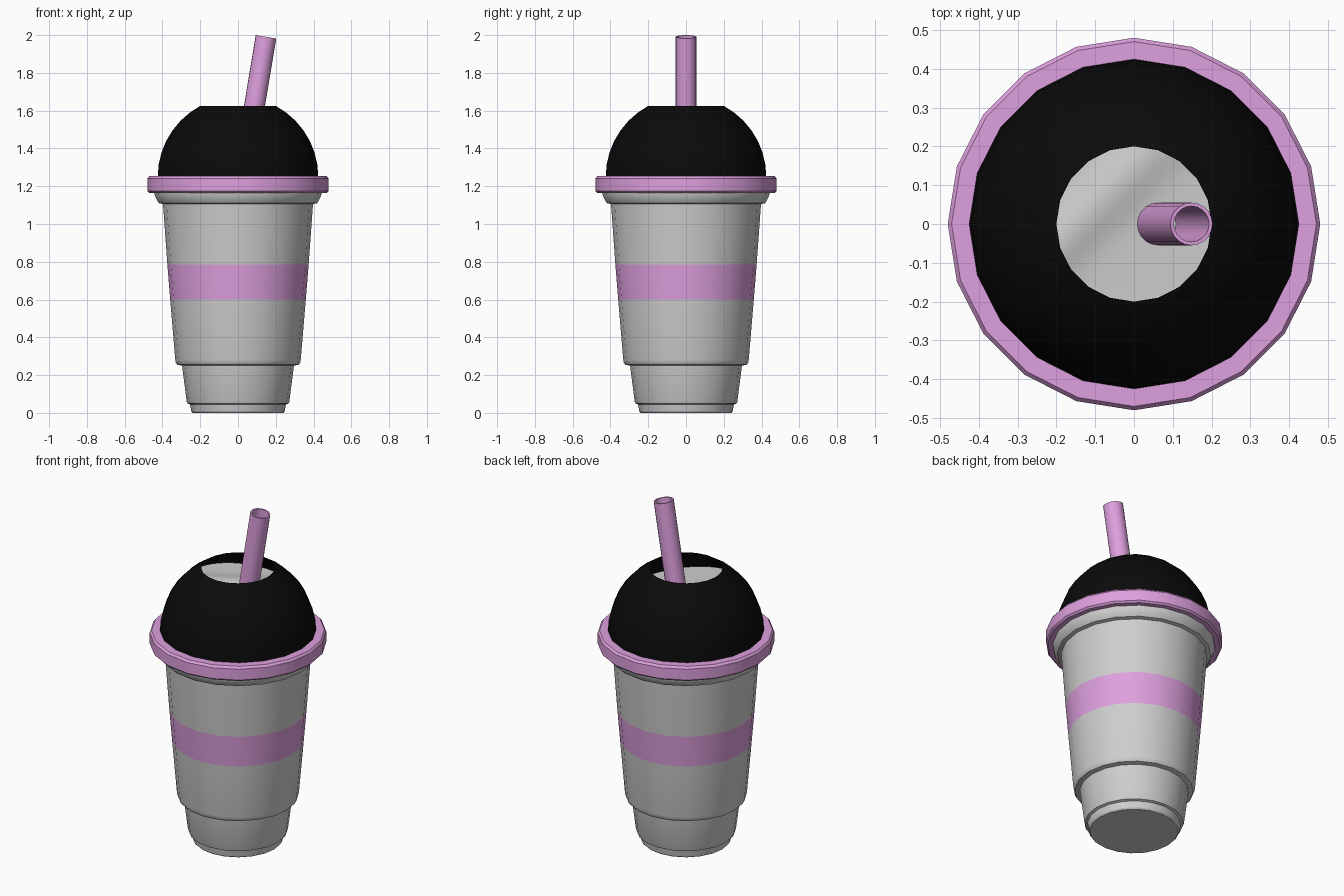
import bpy, bmesh, math

cube = bpy.data.objects.get("Cube")
if cube:
    bpy.data.objects.remove(cube, do_unlink=True)

SIDES = 20


def material(name, color):
    m = bpy.data.materials.new(name)
    m.use_nodes = True
    m.diffuse_color = (*color, 1)
    bsdf = next(n for n in m.node_tree.nodes if n.type == "BSDF_PRINCIPLED")
    bsdf.inputs["Base Color"].default_value = (*color, 1)
    return m


grey = material("pale grey", (0.62, 0.62, 0.62))
pink = material("orchid pink", (0.73, 0.35, 0.73))
black = material("black", (0.003, 0.003, 0.003))


def finish(name, bm, mats):
    mesh = bpy.data.meshes.new(name)
    bm.to_mesh(mesh)
    bm.free()
    for m in mats:
        mesh.materials.append(m)
    obj = bpy.data.objects.new(name, mesh)
    bpy.context.collection.objects.link(obj)
    bpy.ops.object.select_all(action="DESELECT")
    obj.select_set(True)
    bpy.context.view_layer.objects.active = obj
    bpy.ops.object.shade_smooth_by_angle(angle=math.radians(30))
    return obj


def lathe(name, profile, mats, loop=False, cap=False, rule=None):
    """Spin (radius, height) points around z; rule picks a material by height."""
    bm = bmesh.new()
    rings = []
    for r, z in profile:
        angles = [math.tau * i / SIDES for i in range(SIDES)]
        rings.append([bm.verts.new((r * math.cos(a), r * math.sin(a), z)) for a in angles])
    if cap:
        bm.faces.new(rings[0][::-1])
    pairs = list(zip(rings, rings[1:]))
    if loop:
        pairs.append((rings[-1], rings[0]))
    for low, high in pairs:
        for i in range(SIDES):
            j = (i + 1) % SIDES
            f = bm.faces.new((low[i], low[j], high[j], high[i]))
            if rule:
                f.material_index = rule(f.calc_center_median().z)
    return finish(name, bm, mats)


# Stepped cup with a painted band and flared lip
cup_profile = [
    (0.24, 0), (0.247, 0.008), (0.254, 0.045), (0.268, 0.05), (0.272, 0.06),
    (0.296, 0.25), (0.322, 0.255), (0.329, 0.265), (0.332, 0.28),
    (0.359, 0.6), (0.374, 0.785), (0.397, 1.105), (0.418, 1.11),
    (0.428, 1.125), (0.442, 1.155), (0.442, 1.2),
]
lathe("cup", cup_profile, [grey, pink], cap=True, rule=lambda z: int(0.6 < z < 0.785))

# Lid rim
rim_profile = [
    (0.425, 1.165), (0.47, 1.165), (0.48, 1.175),
    (0.48, 1.24), (0.47, 1.253), (0.41, 1.253),
]
lathe("lid_rim", rim_profile, [pink], loop=True)

# Open dome lid
DOME_R, DOME_Z = 0.425, 1.25
top_angle = math.acos(0.2 / DOME_R)
steps = 7
dome_profile = [(DOME_R * math.cos(top_angle * i / steps),
                 DOME_Z + DOME_R * math.sin(top_angle * i / steps)) for i in range(steps + 1)]
lathe("dome_lid", dome_profile, [black])


# Uneven filling inside the dome
def filling_height(x, y):
    s = (x - y) / math.sqrt(2)
    return 1.485 - 0.15 * x - 0.04 * y + 0.02 * math.exp(-((s + 0.1) / 0.06) ** 2)


bm = bmesh.new()
bmesh.ops.create_circle(bm, cap_ends=True, segments=40, radius=1)
rows, cols = 10, 40
bm.clear()
centre = bm.verts.new((0, 0, filling_height(0, 0)))
previous = None
spokes = []
for c in range(cols):
    a = math.tau * c / cols
    reach = 0.3
    for _ in range(6):
        z = filling_height(reach * math.cos(a), reach * math.sin(a))
        reach = math.sqrt(0.412 ** 2 - (z - DOME_Z) ** 2)
    spoke = []
    for k in range(1, rows + 1):
        x, y = (reach * k / rows * t for t in (math.cos(a), math.sin(a)))
        spoke.append(bm.verts.new((x, y, filling_height(x, y))))
    spokes.append(spoke)
for c in range(cols):
    p, q = spokes[c], spokes[(c + 1) % cols]
    bm.faces.new((centre, p[0], q[0]))
    for k in range(rows - 1):
        bm.faces.new((p[k], p[k + 1], q[k + 1], q[k]))
finish("filling", bm, [grey])

# Leaning hollow straw, its origin at the top end
straw_profile = [(0.055, -0.56), (0.055, 0), (0.046, 0), (0.046, -0.56)]
straw = lathe("straw", straw_profile, [pink], loop=True)
straw.location = (0.148, 0, 1.991)
straw.rotation_euler.y = math.radians(9.4)
